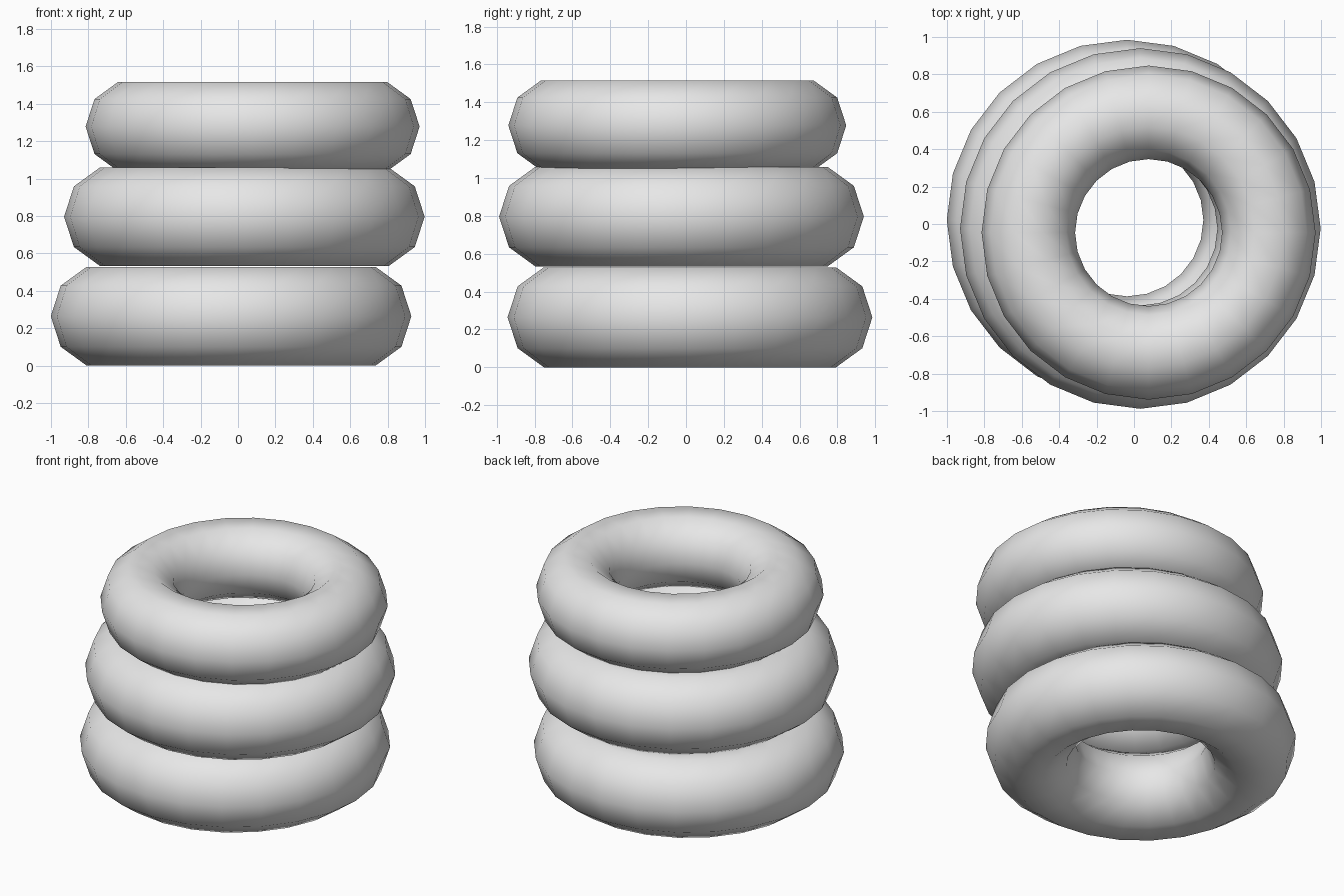
import bpy

default = bpy.data.objects.get("Cube")
if default:
    bpy.data.objects.remove(default, do_unlink=True)

# Single plain grey
grey = bpy.data.materials.new("light_grey")
grey.use_nodes = True
colour = (0.8, 0.8, 0.8, 1)
grey.diffuse_color = colour
grey.node_tree.nodes["Principled BSDF"].inputs["Base Color"].default_value = colour


def ring(name, centre, major, minor):
    """A smooth-shaded low-poly ring lying flat."""
    bpy.ops.mesh.primitive_torus_add(
        location=centre, major_radius=major, minor_radius=minor,
        major_segments=24, minor_segments=10)
    obj = bpy.context.object
    obj.name = name
    obj.data.materials.append(grey)
    bpy.ops.object.shade_smooth()


# Loose stack of three rings, each slightly off centre
ring("bottom_ring", (-0.037, 0.021, 0.264), 0.686, 0.278)
ring("middle_ring", (0.034, -0.024, 0.796), 0.688, 0.276)
ring("top_ring", (0.078, -0.046, 1.278), 0.643, 0.25)
